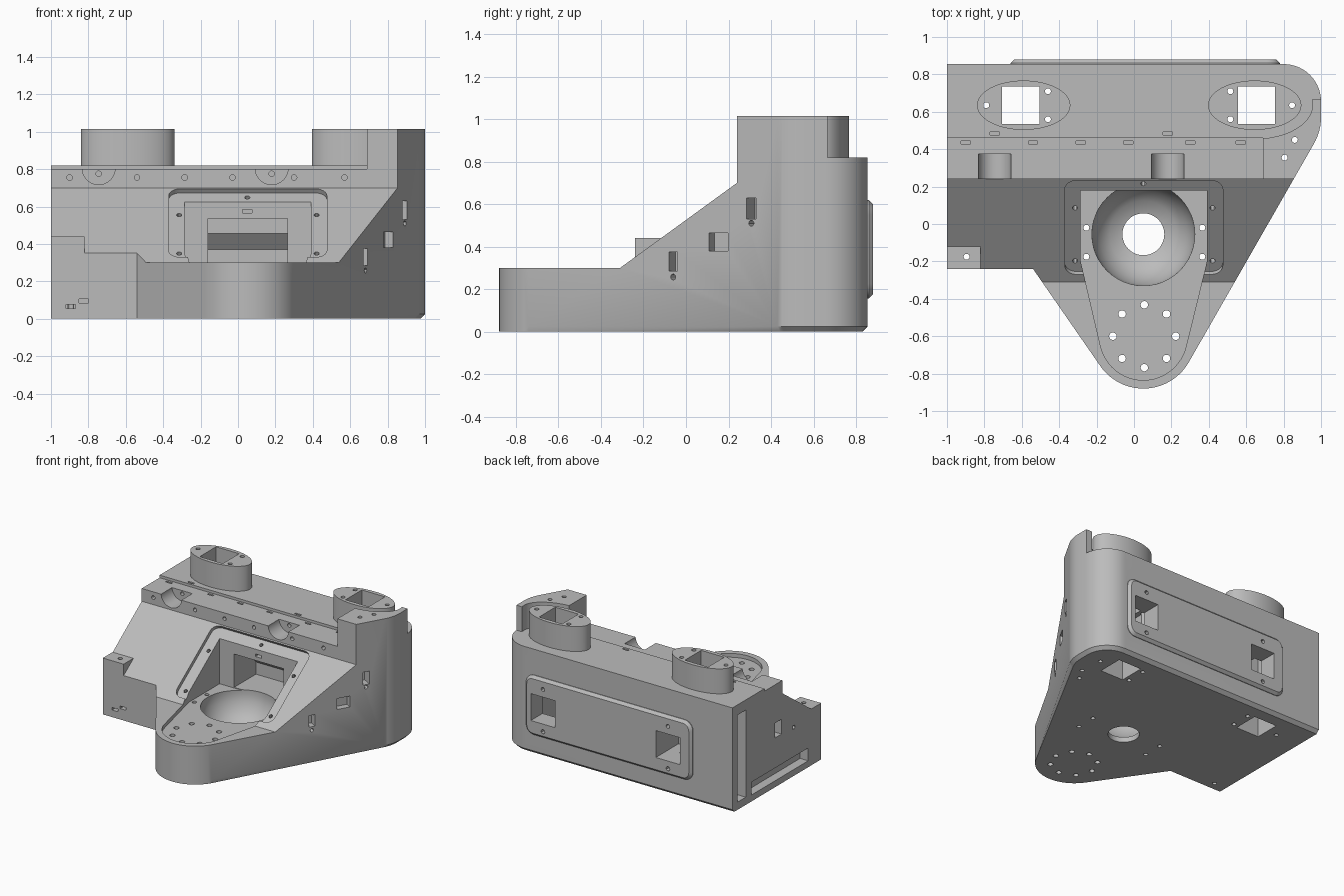
import bpy, bmesh, math
from mathutils import Matrix, Vector

if "Cube" in bpy.data.objects:
    bpy.data.objects.remove(bpy.data.objects["Cube"])

grey = bpy.data.materials.new("matte grey")
grey.diffuse_color = (0.5, 0.5, 0.5, 1)
grey.use_nodes = True
grey.node_tree.nodes["Principled BSDF"].inputs["Base Color"].default_value = grey.diffuse_color


def arc(cx, cy, r, a0, a1, n=12, ry=None):
    ry = r if ry is None else ry
    return [(cx + r * math.cos(math.radians(a0 + (a1 - a0) * i / n)),
             cy + ry * math.sin(math.radians(a0 + (a1 - a0) * i / n))) for i in range(n + 1)]


def ellipse(cx, cy, rx, ry, n=48):
    return arc(cx, cy, rx, 0, 360, n, ry)[:-1]


def rect(x0, x1, y0, y1, r=0):
    if not r:
        return [(x0, y0), (x1, y0), (x1, y1), (x0, y1)]
    return (arc(x1 - r, y0 + r, r, -90, 0, 6) + arc(x1 - r, y1 - r, r, 0, 90, 6)
            + arc(x0 + r, y1 - r, r, 90, 180, 6) + arc(x0 + r, y0 + r, r, 180, 270, 6))


def loft(name, loops):
    """Closed solid through a list of equal-length 3D loops."""
    bm = bmesh.new()
    rings = [[bm.verts.new(p) for p in loop] for loop in loops]
    n = len(rings[0])
    for a, b in zip(rings, rings[1:]):
        for i in range(n):
            j = (i + 1) % n
            bm.faces.new((a[i], a[j], b[j], b[i]))
    bm.faces.new(rings[0][::-1])
    bm.faces.new(rings[-1])
    bmesh.ops.recalc_face_normals(bm, faces=bm.faces[:])
    me = bpy.data.meshes.new(name)
    bm.to_mesh(me)
    bm.free()
    me.materials.append(grey)
    ob = bpy.data.objects.new(name, me)
    bpy.context.collection.objects.link(ob)
    return ob


def frame(o, u, v):
    """Local axes u, v and their cross product, placed at o."""
    u, v = Vector(u).normalized(), Vector(v).normalized()
    m = Matrix((u, v, u.cross(v))).transposed().to_4x4()
    m.translation = Vector(o)
    return m


def prism(pts, z0, z1, m=Matrix()):
    return loft("cutter", [[m @ Vector((x, y, z)) for x, y in pts] for z in (z0, z1)])


def box(x0, x1, y0, y1, z0, z1):
    return prism(rect(x0, x1, y0, y1), z0, z1)


FRONT = frame((0, 0, 0), (1, 0, 0), (0, 0, 1))      # local (x, z, -y)
SIDE = frame((0, 0, 0), (0, 1, 0), (0, 0, 1))       # local (y, z, x)


def outline(c):
    return ([(-1, -0.24), (-0.54, -0.24)] + arc(0.05, -0.6, 0.28, 214, 330, 20)
            + arc(0.72, 0.57, 0.28 - c, -30, 0, 6) + arc(0.8, 0.655, 0.2 - c, 0, 90, 14)
            + [(-1, 0.855 - c)])


# main housing with a chamfered lower back edge
housing = loft("housing", [[(x, y, z) for x, y in outline(c)]
                           for c, z in ((0.025, 0), (0, 0.025), (0, 1.015))])


def combine(tool, op="DIFFERENCE"):
    for solver in ("MANIFOLD", "EXACT"):
        mod = housing.modifiers.new("join", "BOOLEAN")
        mod.operation, mod.object, mod.solver = op, tool, solver
        dg = bpy.context.evaluated_depsgraph_get()
        me = bpy.data.meshes.new_from_object(housing.evaluated_get(dg))
        housing.modifiers.remove(mod)
        if len(me.polygons) > 5:
            housing.data = me
            break
    bpy.data.objects.remove(tool)


def cut(*tools):
    for t in tools:
        combine(t)


# sloped front, stepped top deck and raised right shoulder
cut(prism([(-1.2, 0.3), (-0.31, 0.3), (0.24, 0.7), (0.24, 1.2), (-1.2, 1.2)], -1.2, 1.2, SIDE),
    box(-1.2, 0.69, 0.1, 0.46, 0.80, 1.2),
    box(-1.2, 0.69, 0.45, 1.2, 0.82, 1.2),
    box(0.68, 1.2, 0.665, 1.2, 0.82, 1.2),
    prism(ellipse(0.645, 0.635, 0.31, 0.18), 0.82, 1.2))

# left corner block, oval towers and back plate
combine(box(-1, -0.82, -0.24, -0.12, 0.2, 0.44), "UNION")
for cx in (-0.59, 0.645):
    combine(prism(ellipse(cx, 0.635, 0.25, 0.132), 0.7, 1.015), "UNION")
combine(loft("back_plate", [[(x, y, z) for x, z in rect(-0.66 + d, 0.78 - d, 0.155 + d, 0.62 - d, 0.07 - d)]
                            for d, y in ((0, 0.8), (0, 0.86), (0.02, 0.88))]), "UNION")

# shafts through the towers, with windows in the back plate
for x in (-0.605, 0.655):
    cut(box(x - 0.1, x + 0.1, 0.535, 0.735, -0.1, 1.2))
for x in (-0.46, 0.62):
    cut(box(x - 0.105, x + 0.105, 0.6, 1, 0.27, 0.48))
    for z in (0.21, 0.54):
        cut(prism(ellipse(x, z, 0.016, 0.016, 12), -1, -0.8, FRONT))

# shallow recess on the slope, then the teardrop pocket
SLOPE = frame((0, -0.31, 0.3), (1, 0, 0), (0, 0.55, 0.4))
cut(prism(rect(-0.37, 0.475, 0.05, 0.67, 0.06), -0.027, 0.2, SLOPE))
cut(prism([(0.39, -0.2), (0.39, 0.18), (-0.285, 0.18), (-0.285, -0.2)]
          + arc(0.05, -0.6, 0.235, 192, 348, 24), 0.27, 0.9))
for x, v in ((-0.315, 0.12), (0.42, 0.12), (-0.315, 0.47), (0.42, 0.47), (0.05, 0.63)):
    cut(prism(ellipse(x, v, 0.014, 0.014, 12), -0.09, 0.1, SLOPE))

# chamber behind the pocket and a small slot above it
cut(prism([(0.17, 0.275), (0.45, 0.275), (0.45, 0.37), (0.38, 0.455), (0.38, 0.535), (0.17, 0.535)],
          -0.16, 0.265, SIDE),
    box(0.025, 0.075, 0.15, 0.22, 0.565, 0.585))

# round bowl with a drain hole
cut(loft("bowl", [[(x, y, z) for x, y in ellipse(0.05, -0.055, r, r)]
                  for r, z in ((0.11, 0.04), (0.18, 0.065), (0.235, 0.125), (0.265, 0.19),
                               (0.275, 0.24), (0.275, 0.3))]),
    prism(ellipse(0.05, -0.055, 0.112, 0.112), -0.1, 0.2))

# vertical bolt holes
HOLES = [(-0.79, 0.635), (-0.46, 0.71), (-0.46, 0.56), (0.515, 0.71), (0.515, 0.56),
         (0.845, 0.635), (0.86, 0.45), (0.805, 0.355), (-0.895, -0.175)]
HOLES += [(x, y) for x in (-0.255, 0.365) for y in (-0.02, -0.175)]
HOLES += [(0.055 + 0.168 * math.cos(k * math.pi / 4), -0.6 + 0.168 * math.sin(k * math.pi / 4))
          for k in range(8)]
for x, y in HOLES:
    r = 0.016 if y > -0.3 else 0.02
    cut(prism(ellipse(x, y, r, r, 14), -0.1, 1.2))

# half-round notches, slots and holes along the front band
for x in (-0.745, 0.18):
    cut(prism(ellipse(x, 0.805, 0.088, 0.088), -0.375, 0, FRONT),
        box(x - 0.025, x + 0.025, 0.477, 0.493, 0.75, 0.9),
        prism(ellipse(x, 0.775, 0.015, 0.015, 12), -0.43, -0.3, FRONT))
for x in (-0.9, -0.54, -0.285, -0.03, 0.3, 0.57):
    cut(box(x - 0.025, x + 0.025, 0.427, 0.443, 0.73, 0.9),
        prism(ellipse(x, 0.755, 0.015, 0.015, 12), -0.38, 0, FRONT))

# slots on the low left front
for x, z in ((-0.895, 0.065), (-0.78 - 0.045, 0.095)):
    cut(box(x - 0.025, x + 0.025, -0.3, -0.18, z - 0.01, z + 0.01))

# left wall openings
cut(box(-1.1, -0.93, 0.69, 0.79, 0.06, 0.74),
    box(-1.1, -0.93, -0.08, 0.62, 0.05, 0.15),
    box(-1.1, -0.9, 0.25, 0.33, 0.385, 0.5),
    prism(ellipse(0.1, 0.38, 0.016, 0.016, 12), -1.1, -0.9, SIDE))

# right wall openings, set square to the slanted wall
WALL = frame((0.86, 0.25, 0), (0.5, 0.866, 0), (0, 0, 1))
for y0, y1, z0, z1, d in ((0.285, 0.328, 0.53, 0.63, 0.08), (-0.08, -0.04, 0.285, 0.375, 0.06),
                          (0.108, 0.197, 0.38, 0.465, 0.05)):
    cut(prism(rect((y0 - 0.25) / 0.866, (y1 - 0.25) / 0.866, z0, z1), -d, 0.1, WALL))
for y, z in ((0.307, 0.51), (-0.06, 0.257)):
    cut(prism(ellipse((y - 0.25) / 0.866, z, 0.014, 0.014, 12), -0.06, 0.1, WALL))

# smooth curved walls, keep edges crisp
bpy.context.view_layer.objects.active = housing
housing.select_set(True)
bpy.ops.object.shade_smooth_by_angle(angle=math.radians(30))
